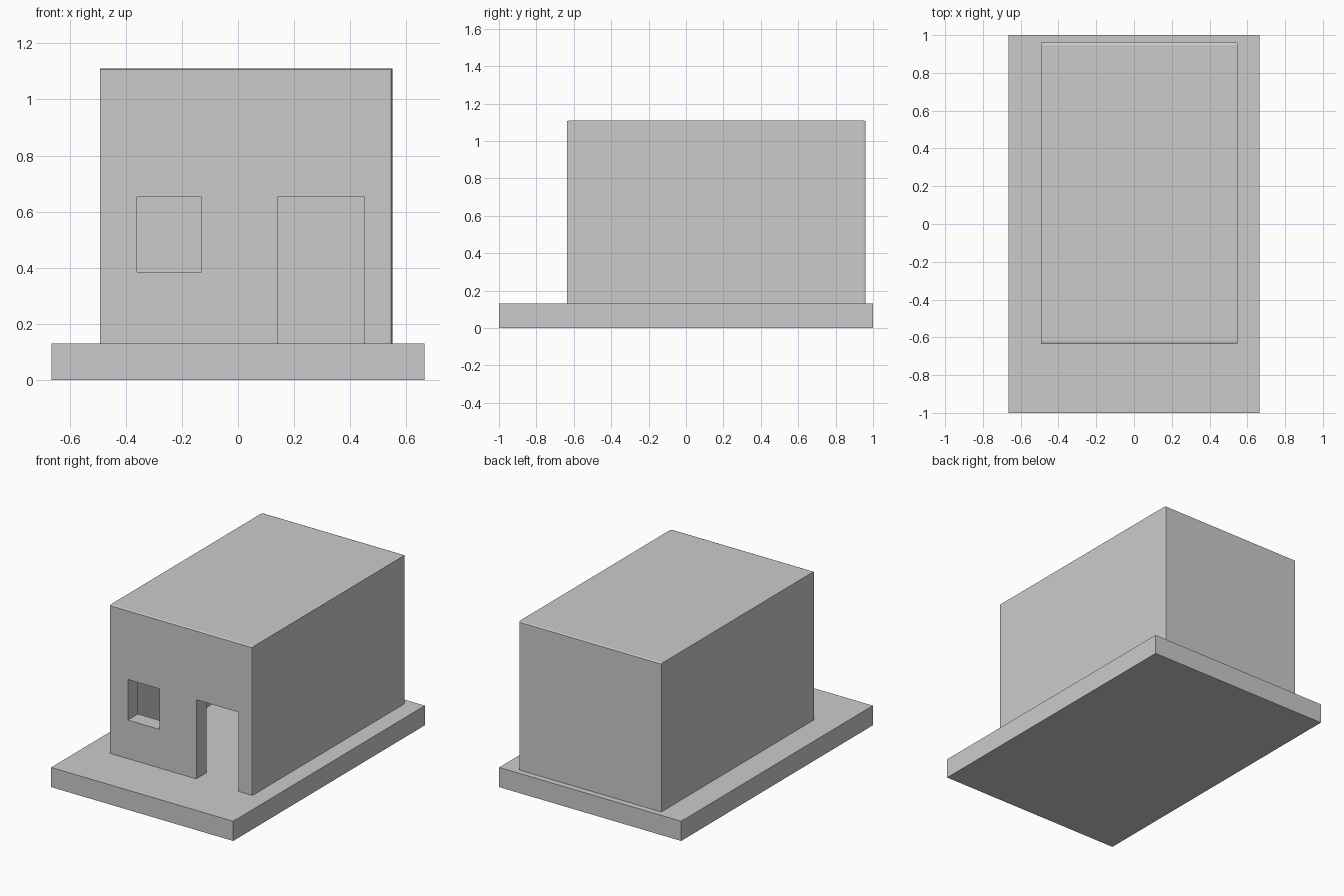
import bpy, bmesh

if "Cube" in bpy.data.objects:
    bpy.data.objects.remove(bpy.data.objects["Cube"])


def box(name, lo, hi, worn_edges=False):
    bm = bmesh.new()
    bmesh.ops.create_cube(bm, size=1)
    for v in bm.verts:
        v.co = [lo[i] + (v.co[i] + 0.5) * (hi[i] - lo[i]) for i in range(3)]
    if worn_edges:
        # Shallow chamfer, stretched along y, on the top ends and right corners
        s = (3, 1, 3)
        bmesh.ops.scale(bm, vec=s, verts=bm.verts)
        edges = []
        for e in bm.edges:
            a, b = e.verts[0].co, e.verts[1].co
            top_end = all(abs(c.z - hi[2] * 3) < 1e-4 for c in (a, b)) and abs(a.y - b.y) < 1e-4
            right_corner = all(abs(c.x - hi[0] * 3) < 1e-4 for c in (a, b)) and abs(a.y - b.y) < 1e-4
            if top_end or right_corner and abs(a.z - b.z) > 0.1:
                edges.append(e)
        bmesh.ops.bevel(bm, geom=edges, offset=0.012, segments=1, affect='EDGES', profile=0.5)
        bmesh.ops.scale(bm, vec=[1 / k for k in s], verts=bm.verts)
    bmesh.ops.recalc_face_normals(bm, faces=bm.faces)
    mesh = bpy.data.meshes.new(name)
    bm.to_mesh(mesh)
    bm.free()
    obj = bpy.data.objects.new(name, mesh)
    bpy.context.collection.objects.link(obj)
    return obj


def cut(target, name, lo, hi):
    cutter = box(name, lo, hi)
    cutter.hide_render = True
    cutter.display_type = 'WIRE'
    mod = target.modifiers.new(name, 'BOOLEAN')
    mod.operation = 'DIFFERENCE'
    mod.solver = 'EXACT'
    mod.object = cutter


# Ground slab
box("base_slab", (-0.665, -1, 0), (0.665, 1, 0.13))

# Hollow house shell with a flat roof
house = box("house_shell", (-0.492, -0.635, 0.13), (0.55, 0.96, 1.11), True)
cut(house, "room_cutter", (-0.39, -0.53, 0.05), (0.452, 0.86, 1.01))

# Doorway and window in the front wall
cut(house, "door_cutter", (0.14, -0.8, 0.06), (0.45, -0.45, 0.653))
cut(house, "window_cutter", (-0.36, -0.8, 0.385), (-0.13, -0.45, 0.653))
